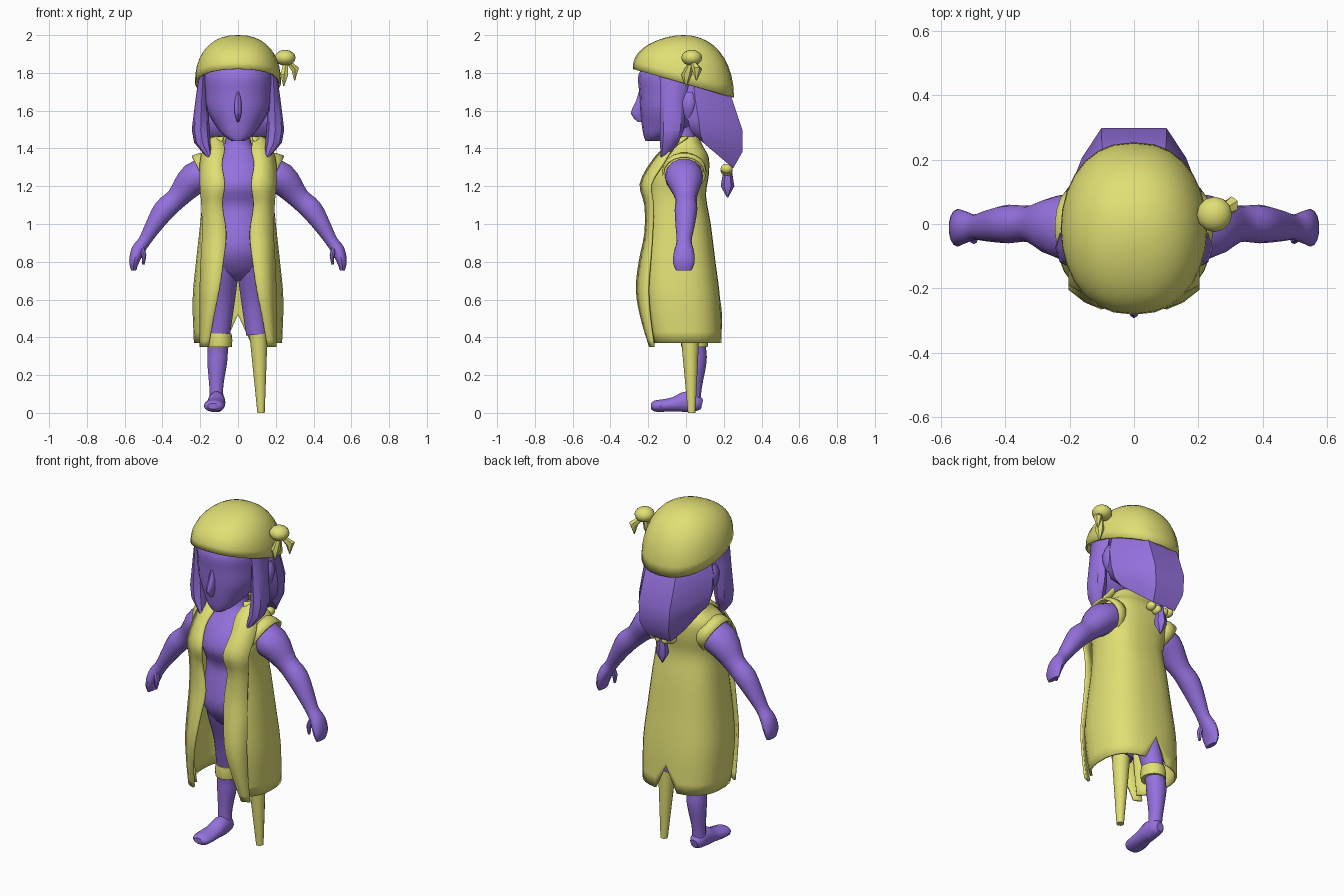
import bpy
from math import sin, cos, pi, radians
from mathutils import Vector

cube = bpy.data.objects.get("Cube")
if cube:
    bpy.data.objects.remove(cube, do_unlink=True)


def make_material(name, colour):
    mat = bpy.data.materials.new(name)
    mat.use_nodes = True
    mat.diffuse_color = colour
    mat.node_tree.nodes["Principled BSDF"].inputs["Base Color"].default_value = colour
    return mat


YELLOW = make_material("soft yellow cloth", (.75, .74, .175, 1))
PURPLE = make_material("purple skin and hair", (.3, .165, .73, 1))
parts = []


def power(value, e):
    return abs(value) ** e * (1 if value >= 0 else -1)


def densify(rows, steps):
    """Add rows along a smooth curve that passes through the given rows."""
    out = []
    last = len(rows) - 1
    for i in range(last):
        a, b, c, d = rows[max(i - 1, 0)], rows[i], rows[i + 1], rows[min(i + 2, last)]
        for k in range(steps):
            t = k / steps
            out.append(tuple(
                q + t * ((r - p) / 2 + t * ((2 * p - 5 * q + 4 * r - s) / 2 + t * (3 * q - p - 3 * r + s) / 2))
                for p, q, r, s in zip(a, b, c, d)))
    return out + [tuple(rows[-1])]


def loft(name, rings, mat, closed=True, caps=True, thickness=0, mirror=False):
    """Skin a list of equal point rings."""
    n = len(rings[0])
    verts = [Vector(p) for ring in rings for p in ring]
    if mirror:
        verts = [Vector((-v.x, v.y, v.z)) for v in verts]
    faces = []
    for r in range(len(rings) - 1):
        for i in range(n if closed else n - 1):
            j = (i + 1) % n
            faces.append((r * n + i, r * n + j, r * n + n + j, r * n + n + i))
    if closed and caps:
        faces += [tuple(reversed(range(n))), tuple(range(len(verts) - n, len(verts)))]
    mesh = bpy.data.meshes.new(name)
    mesh.from_pydata(verts, [], faces)
    mesh.materials.append(mat)
    obj = bpy.data.objects.new(name, mesh)
    bpy.context.collection.objects.link(obj)
    bpy.context.view_layer.objects.active = obj
    bpy.ops.object.select_all(action='DESELECT')
    obj.select_set(True)
    bpy.ops.object.mode_set(mode='EDIT')
    bpy.ops.mesh.select_all(action='SELECT')
    bpy.ops.mesh.remove_doubles()
    bpy.ops.mesh.normals_make_consistent(inside=False)
    bpy.ops.object.mode_set(mode='OBJECT')
    if thickness:
        shell = obj.modifiers.new("thickness", 'SOLIDIFY')
        shell.thickness = thickness
        shell.offset = 0
    parts.append(obj)


def stack(name, rows, mat, n=20, e=1, steps=3, **kw):
    """Level rings, each row being z, left x, right x, front y, back y."""
    rings = []
    for z, x0, x1, y0, y1 in densify(rows, steps):
        rings.append([((x0 + x1) / 2 + (x1 - x0) / 2 * power(sin(2 * pi * i / n), e),
                       (y0 + y1) / 2 - (y1 - y0) / 2 * power(cos(2 * pi * i / n), e), z) for i in range(n)])
    loft(name, rings, mat, **kw)


def even(rows):
    """Expand z, half width, front, back to a symmetric stack."""
    return [(z, -w, w, a, b) for z, w, a, b in rows]


def tube(name, rows, mat, side=(0, 1, 0), n=14, steps=3, **kw):
    """Rings square to a path, each row being x, y, z, radius along side, other radius."""
    rows = densify(rows, steps)
    side = Vector(side)
    rings = []
    for k, row in enumerate(rows):
        ahead = Vector(rows[min(k + 1, len(rows) - 1)][:3]) - Vector(rows[max(k - 1, 0)][:3])
        other = ahead.normalized().cross(side).normalized()
        rings.append([Vector(row[:3]) + side * row[3] * cos(2 * pi * i / n) + other * row[4] * sin(2 * pi * i / n)
                      for i in range(n)])
    loft(name, rings, mat, **kw)


def ball(name, centre, radii, mat):
    bpy.ops.mesh.primitive_uv_sphere_add(segments=12, ring_count=8, radius=1, location=centre)
    obj = bpy.context.object
    obj.name = name
    obj.scale = radii
    obj.data.materials.append(mat)
    parts.append(obj)


# Head, nose and torso
stack("head", even([(1.44, .035, -.215, -.13), (1.47, .078, -.225, -.07), (1.53, .125, -.235, .05),
                    (1.61, .168, -.243, .11), (1.7, .182, -.248, .16), (1.79, .188, -.252, .18),
                    (1.86, .165, -.2, .16), (1.91, .1, -.13, .1)]), PURPLE, e=.95)
stack("nose", even([(1.54, .005, -.255, -.22), (1.585, .019, -.293, -.22), (1.65, .018, -.265, -.22),
                    (1.7, .008, -.25, -.22)]), PURPLE, n=10, steps=2)
stack("torso", even([(.7, .06, -.07, .06), (.75, .14, -.14, .1), (.86, .165, -.205, .1), (1, .15, -.19, .08),
                     (1.1, .15, -.175, .07), (1.2, .165, -.215, .08), (1.3, .16, -.175, .08),
                     (1.38, .11, -.11, .07), (1.43, .07, -.08, .05), (1.52, .06, -.08, .05)]), PURPLE)

# Headscarf: half dome on a rim that drops toward the back
rings = []
for k in range(11):
    tilt = pi / 2 * k / 10
    w, ring = sin(tilt), []
    for i in range(28):
        u, v = cos(tilt) * sin(2 * pi * i / 28), cos(tilt) * cos(2 * pi * i / 28)
        ring.append((.222 * power(u, .85), -.014 + .262 * v, 1.745 - .075 * v * (1 - w) + .249 * w ** .9))
    rings.append(ring)
loft("headscarf", rings, YELLOW, caps=False, thickness=.012)

# Scarf knot and its two tails
ball("scarf_knot", (.25, .03, 1.88), (.055, .055, .042), YELLOW)
for name, x, y, z in (("scarf_tail_front", .242, 0, 1.73), ("scarf_tail_back", .3, .055, 1.76)):
    tube(name, [(.255, .03, 1.87, .01, .01), (x + .003, y + .003, z + .06, .028, .024), (x, y, z, .003, .003)],
         YELLOW, n=6, steps=1)

# Hair at the back: a faceted wedge whose lower rings rise toward the ears
half = [(.9, 0), (1, .2), (.75, .68), (.47, 1)]
wedge = half + [(-x, d) for x, d in reversed(half)]
rings = []
for z, w, front, back, lift in ((1.74, .19, 0, .2, 0), (1.66, .212, 0, .245, 0), (1.5, .216, .01, .298, .06),
                                (1.38, .2, .02, .298, .12), (1.295, .16, .05, .25, .17)):
    rings.append([(w * x, front + (back - front) * d, z + lift * (1 - d)) for x, d in wedge])
loft("back_hair", rings, PURPLE)
for i, x in enumerate((-.06, -.022, .022, .06)):
    ball("hair_tie_bead_%d" % i, (x, .215, 1.275 + abs(x) * .3), (.024, .032, .026), YELLOW)
tube("hair_tail", [(0, .22, 1.3, .02, .02), (0, .22, 1.2, .036, .036), (0, .22, 1.14, .003, .003)],
     PURPLE, n=6, steps=1)

# Coat body: open at the front, with a notch in the middle of the back hem
n, hem, notch_top = 25, .37, .6
rings = []
for z, w, front, back in densify([(hem, .228, -.2, .185), (.6, .235, -.235, .175), (.8, .217, -.23, .15),
                                  (1, .195, -.21, .125), (1.15, .183, -.21, .1), (1.26, .2, -.205, .115),
                                  (1.35, .195, -.145, .115), (1.4, .14, -.1, .09), (1.46, .11, -.07, .06)], 3):
    ring = []
    for i in range(n):
        a = radians(38) + (2 * pi - radians(76)) * i / (n - 1)
        lift = z
        if i == n // 2 and z < notch_top:
            lift = notch_top - (notch_top - z) * .35
        ring.append((w * power(sin(a), .75), (front + back) / 2 - (back - front) / 2 * power(cos(a), .8), lift))
    rings.append(ring)
loft("coat_body", rings, YELLOW, closed=False, thickness=.012)

# Paired parts
flap = densify([(1.46, .09, .15, -.03, .01), (1.4, .07, .18, -.115, -.07), (1.32, .085, .2, -.185, -.12),
                (1.21, .07, .2, -.24, -.185), (1.1, .082, .192, -.215, -.175), (.95, .062, .188, -.215, -.18),
                (.8, .078, .195, -.245, -.19), (.65, .1, .2, -.26, -.2), (.5, .13, .2, -.235, -.19),
                (.35, .155, .2, -.19, -.17)], 3)
flap_rings = [[(x0, y0, z), ((x0 + x1) / 2, y0 * .65 + y1 * .35, z), (x1, y1, z)] for z, x0, x1, y0, y1 in flap]
for side, flip in (("left", False), ("right", True)):
    loft(side + "_coat_flap", flap_rings, YELLOW, closed=False, thickness=.012, mirror=flip)
    tube(side + "_sleeve_cap", [(.13, -.01, 1.3, .1, .08), (.165, -.01, 1.285, .112, .095),
                                (.198, -.01, 1.268, .112, .1)],
         YELLOW, n=18, steps=1, caps=False, thickness=.012, mirror=flip)
    tube(side + "_arm", [(.13, -.01, 1.28, .09, .08), (.23, -.01, 1.24, .1, .088), (.32, 0, 1.14, .058, .06),
                         (.39, 0, 1.075, .06, .06), (.45, -.005, .985, .05, .045), (.495, -.01, .91, .04, .034),
                         (.53, -.01, .86, .052, .036), (.55, -.012, .8, .058, .027), (.552, -.012, .755, .042, .014)],
         PURPLE, mirror=flip)
    tube(side + "_thumb", [(.515, -.035, .885, .018, .014), (.498, -.045, .835, .018, .013),
                           (.502, -.05, .785, .008, .006)], PURPLE, n=8, steps=2, mirror=flip)
    stack(side + "_hair_lock", [(1.8, .165, .205, -.14, .03), (1.66, .16, .225, -.135, -.005),
                                (1.5, .15, .245, -.137, -.01), (1.43, .145, .232, -.137, -.04),
                                (1.34, .14, .155, -.135, -.105)], PURPLE, n=8, steps=1, mirror=flip)
    stack(side + "_ear", [(1.55, .17, .19, 0, .02), (1.59, .165, .21, -.02, .045), (1.65, .165, .22, -.025, .06),
                          (1.7, .17, .2, 0, .04)], PURPLE, n=10, steps=2, mirror=flip)

# Legs: a bare right leg with a cuff, and a left thigh on a peg
tube("left_thigh", [(.07, -.05, .85, .11, .08), (.075, -.03, .75, .1, .08), (.085, .01, .58, .074, .068),
                    (.1, .02, .415, .056, .058)], PURPLE)
tube("peg_leg", [(.107, .02, .42, .049, .049), (.11, .022, .37, .046, .046), (.122, .03, 0, .02, .02)],
     YELLOW, steps=1)
tube("right_leg", [(-.07, -.05, .85, .11, .08), (-.075, -.03, .75, .1, .08), (-.085, .015, .58, .074, .068),
                   (-.105, .05, .36, .055, .056), (-.11, .055, .27, .054, .054), (-.115, .045, .14, .04, .038),
                   (-.112, .038, .06, .038, .038)], PURPLE)
stack("right_trouser_cuff", [(.35, -.163, -.032, -.025, .115), (.385, -.165, -.03, -.03, .117),
                             (.42, -.16, -.034, -.025, .11)], YELLOW, steps=1)
tube("right_foot", [(-.112, .085, .045, .022, .026), (-.112, .06, .05, .04, .042), (-.113, 0, .058, .046, .056),
                    (-.118, -.06, .046, .05, .04), (-.125, -.12, .039, .055, .034), (-.128, -.165, .036, .05, .03),
                    (-.13, -.185, .035, .03, .016)], PURPLE, side=(1, 0, 0))

# Smooth shading with crisp edges
bpy.ops.object.select_all(action='DESELECT')
for obj in parts:
    obj.select_set(True)
bpy.context.view_layer.objects.active = parts[0]
bpy.ops.object.shade_smooth_by_angle(angle=radians(40))
